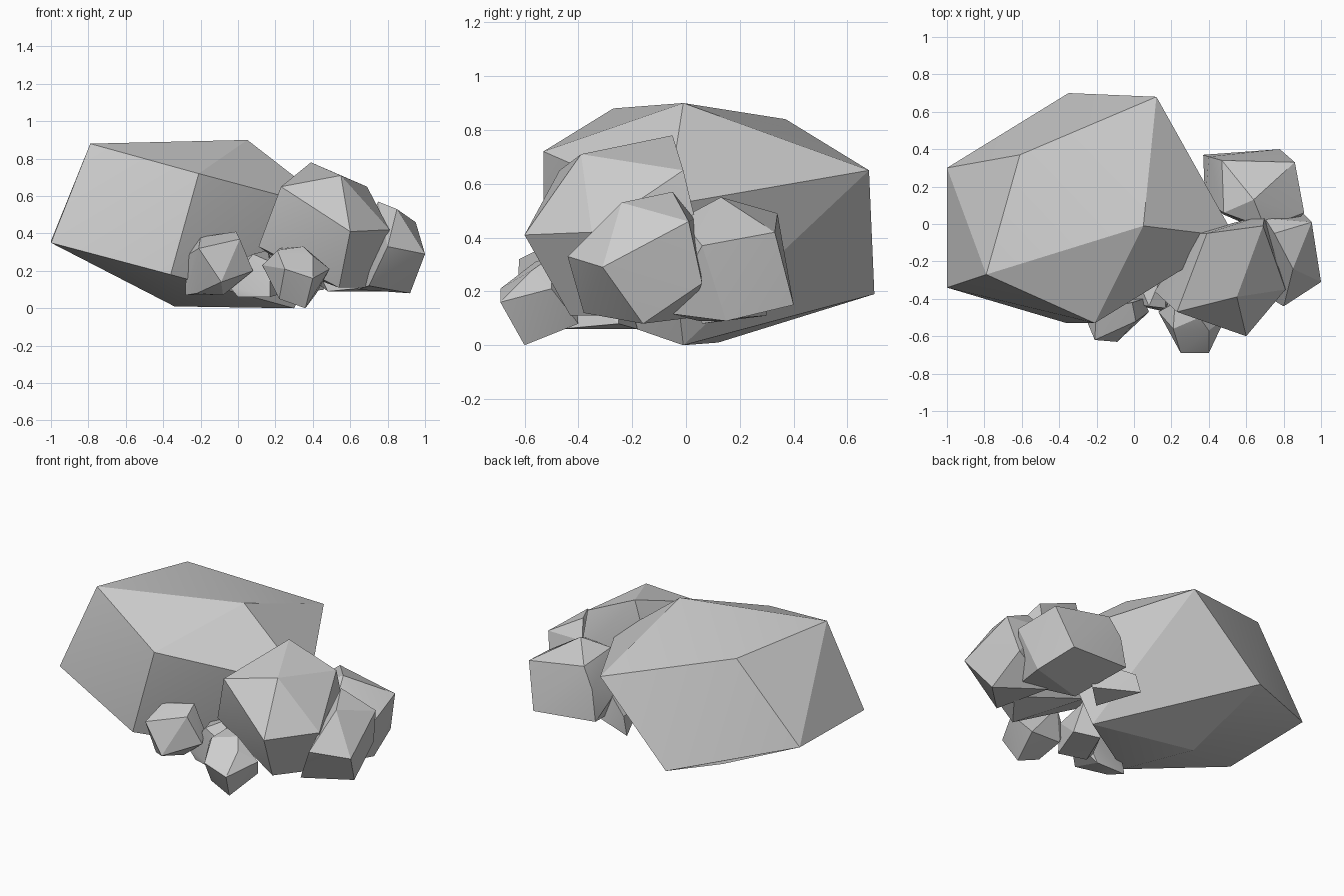
import bpy
import bmesh
from math import radians

cube = bpy.data.objects.get("Cube")
if cube:
    bpy.data.objects.remove(cube, do_unlink=True)

# Single stone colour
stone = bpy.data.materials.new("grey stone")
stone.use_nodes = True
colour = (0.61, 0.61, 0.61, 1.0)
stone.diffuse_color = colour
shader = next(n for n in stone.node_tree.nodes if n.type == "BSDF_PRINCIPLED")
shader.inputs["Base Color"].default_value = colour
shader.inputs["Roughness"].default_value = 0.9


def rock(name, corners):
    """Chiselled stone: the convex hull of a few corners, in hundredths of a unit."""
    bm = bmesh.new()
    for corner in corners:
        bm.verts.new([c / 100 for c in corner])
    hull = bmesh.ops.convex_hull(bm, input=bm.verts[:])
    spare = {g for g in hull["geom_interior"] + hull["geom_unused"]
             if isinstance(g, bmesh.types.BMVert)}
    bmesh.ops.delete(bm, geom=list(spare), context="VERTS")
    bmesh.ops.recalc_face_normals(bm, faces=bm.faces[:])
    mesh = bpy.data.meshes.new(name)
    bm.to_mesh(mesh)
    bm.free()
    mesh.materials.append(stone)
    obj = bpy.data.objects.new(name, mesh)
    bpy.context.collection.objects.link(obj)
    # Nearly flat neighbours blend, real facets stay crisp
    bpy.ops.object.select_all(action="DESELECT")
    obj.select_set(True)
    bpy.context.view_layer.objects.active = obj
    bpy.ops.object.shade_smooth_by_angle(angle=radians(20))


# Main boulder
rock("main_boulder", [
    (-79, -27, 88), (5, -1, 90), (-61, 37, 84), (12, 68, 65),
    (-35, 70, 19), (-100, -34, 35), (-100, 30, 36), (-34, 12, 1),
    (30, -1, 0), (-21, -53, 72), (-36, -53, 18), (54, -7, 52),
])

# Middle boulder leaning on the main one
rock("middle_boulder", [
    (39, -5, 78), (55, -39, 71), (69, -1, 65), (23, -47, 65),
    (60, -60, 41), (81, -35, 42), (11, -36, 33), (54, -43, 11),
    (72, -20, 11), (32, -5, 55), (30, -8, 20), (70, 5, 40),
])

# Two side stones
rock("left_front_stone", [
    (85, -24, 53), (95, 1, 46), (100, -31, 29), (80, -44, 33),
    (92, -16, 8), (75, -5, 57), (70, -38, 12), (90, 6, 23),
    (70, 3, 47), (64, 0, 10),
])
rock("left_back_stone", [
    (64, 13, 55), (86, 33, 42), (47, 34, 49), (91, 6, 37),
    (78, 40, 15), (37, 37, 18), (84, 15, 9), (40, 36, 37),
    (48, 5, 9), (78, -8, 12), (70, -2, 47), (48, 6, 50),
    (38, 12, 30),
])

# Small stone tucked beneath the main overhang
rock("under_stone", [
    (20, 30, 11), (23, 29, 22), (33, 6, 8), (46, 14, 30),
    (30, 2, 18), (46, 18, 10),
])

# Small stones along the front
rock("right_small_stone", [
    (-21, -62, 32), (1, -52, 37), (8, -47, 20), (-9, -63, 14),
    (-28, -43, 13), (-28, -42, 7), (-22, -50, 8), (-8, -42, 7),
    (-1, -42, 41), (-20, -46, 38), (-26, -50, 29), (5, -40, 25),
])
rock("front_small_stone", [
    (21, -56, 31), (35, -50, 33), (40, -57, 28), (49, -50, 21),
    (25, -69, 21), (40, -69, 16), (36, -60, 0), (22, -58, 5),
    (13, -47, 23), (20, -42, 10), (42, -40, 8), (22, -42, 32),
])
rock("inner_small_stone", [
    (-5, -42, 12), (8, -44, 29), (17, -45, 25), (17, -47, 6),
    (0, -42, 6), (10, -18, 6), (16, -25, 31), (0, -25, 25),
    (24, -25, 8),
])
